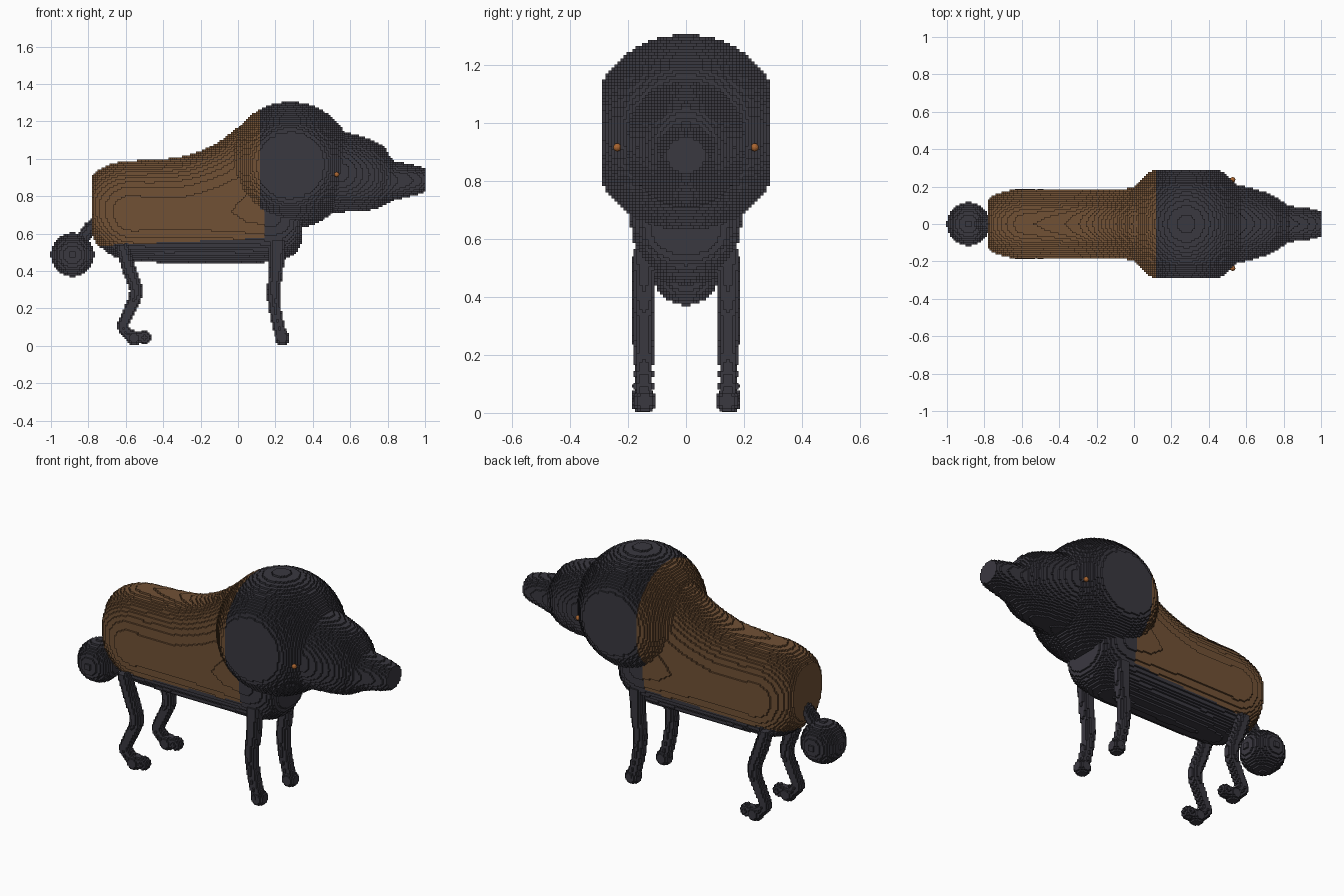
import bpy, bmesh, math

cube = bpy.data.objects.get("Cube")
if cube:
    bpy.data.objects.remove(cube, do_unlink=True)

CELL = 0.0105  # size of the small blocks every surface is stepped into


def material(name, rgb):
    m = bpy.data.materials.new(name)
    m.use_nodes = True
    m.diffuse_color = (*rgb, 1)
    bsdf = next(n for n in m.node_tree.nodes if n.type == 'BSDF_PRINCIPLED')
    bsdf.inputs["Base Color"].default_value = (*rgb, 1)
    bsdf.inputs["Roughness"].default_value = 0.8
    return m


SLATE = material("dark slate", (0.042, 0.040, 0.051))
BROWN = material("saddle brown", (0.165, 0.083, 0.036))
AMBER = material("amber", (0.40, 0.13, 0.03))


def interpolate(stations, steps=6):
    """Smooth curve through the stations (Catmull-Rom on every value)."""
    out = []
    last = len(stations) - 1
    for i in range(last):
        a, b, c, d = (stations[min(max(k, 0), last)] for k in range(i - 1, i + 3))
        for s in range(steps):
            t = s / steps
            out.append([0.5 * (2 * q + (r - p) * t + (2 * p - 5 * q + 4 * r - u) * t * t
                               + (3 * q - p - 3 * r + u) * t ** 3)
                        for p, q, r, u in zip(a, b, c, d)])
    return out + [list(stations[-1])]


def loft(rings):
    """Closed skin over rings of equal point count."""
    bm = bmesh.new()
    loops = [[bm.verts.new(p) for p in ring] for ring in rings]
    n = len(loops[0])
    for a, b in zip(loops, loops[1:]):
        for i in range(n):
            j = (i + 1) % n
            bm.faces.new((a[i], a[j], b[j], b[i]))
    bm.faces.new(loops[0][::-1])
    bm.faces.new(loops[-1])
    return bm


def section(x, low, high, width, mid=0.5, power=2.3, n=40):
    """Upright rounded section; mid is where its widest height lies."""
    zc = low + (high - low) * mid
    ring = []
    for i in range(n):
        a = 2 * math.pi * i / n
        c, s = math.cos(a), math.sin(a)
        y = math.copysign(abs(c) ** (2 / power), c) * width
        z = math.copysign(abs(s) ** (2 / power), s) * (high - zc if s > 0 else zc - low)
        ring.append((x, y, zc + z))
    return ring


def tube(path, n=16):
    """Round limb along stations of x, y, z, radius."""
    pts = interpolate(path)
    rings = []
    for i, (x, y, z, r) in enumerate(pts):
        p, q = pts[max(i - 1, 0)], pts[min(i + 1, len(pts) - 1)]
        dx, dz = q[0] - p[0], q[2] - p[2]
        length = math.hypot(dx, dz)
        ux, uz = -dz / length, dx / length
        rings.append([(x + ux * r * math.cos(a), y + r * math.sin(a), z + uz * r * math.cos(a))
                      for a in (2 * math.pi * k / n for k in range(n))])
    return loft(rings)


def ball(centre, radius, segments=48):
    bm = bmesh.new()
    bmesh.ops.create_uvsphere(bm, u_segments=segments, v_segments=segments // 2, radius=radius)
    bmesh.ops.translate(bm, verts=bm.verts, vec=centre)
    return bm


def add_part(name, bm, mats, rule=None, blocky=True):
    """Make the object, step it into blocks and colour its faces by the rule."""
    bmesh.ops.recalc_face_normals(bm, faces=bm.faces)
    mesh = bpy.data.meshes.new(name)
    bm.to_mesh(mesh)
    bm.free()
    ob = bpy.data.objects.new(name, mesh)
    bpy.context.collection.objects.link(ob)
    if blocky:
        bpy.context.view_layer.update()
        size = max(ob.dimensions)
        mod = ob.modifiers.new("blocks", 'REMESH')
        mod.mode = 'BLOCKS'
        mod.octree_depth = max(1, math.ceil(math.log2(size / CELL / 0.98)))
        mod.scale = size / (CELL * 2 ** mod.octree_depth)
        mod.use_remove_disconnected = False
        graph = bpy.context.evaluated_depsgraph_get()
        ob.data = bpy.data.meshes.new_from_object(ob.evaluated_get(graph))
        ob.data.name = name
        ob.modifiers.clear()
    ob.data.materials.clear()
    for m in mats:
        ob.data.materials.append(m)
    for f in ob.data.polygons:
        f.use_smooth = False
        f.material_index = int(rule(f.center)) if rule else 0
    return ob


# Body: x, bottom, top, half width, height of widest line
body = [(-0.785, 0.62, 0.87, 0.10, 0.5), (-0.77, 0.57, 0.92, 0.14, 0.5),
        (-0.72, 0.515, 0.955, 0.165, 0.48), (-0.62, 0.46, 0.985, 0.185, 0.47),
        (-0.45, 0.445, 0.995, 0.185, 0.46), (-0.28, 0.443, 1.015, 0.185, 0.45),
        (-0.12, 0.443, 1.08, 0.187, 0.42), (0.0, 0.443, 1.165, 0.19, 0.38),
        (0.10, 0.443, 1.20, 0.192, 0.36), (0.20, 0.45, 1.10, 0.192, 0.38),
        (0.28, 0.475, 0.95, 0.18, 0.45), (0.325, 0.52, 0.82, 0.15, 0.5),
        (0.345, 0.57, 0.72, 0.10, 0.5)]
add_part("body", loft([section(*s) for s in interpolate(body)]), [SLATE, BROWN],
         lambda c: c.x < 0.145 and c.z > 0.569 + 0.045 * c.x)

# Head: ball flattened on both sides, brown at the back
head = ball((0.28, 0, 0.965), 0.34, 96)
for v in head.verts:
    v.co.y = max(-0.285, min(0.285, v.co.y))
add_part("head", head, [SLATE, BROWN], lambda c: c.x < 0.12)

# Muzzle: tapers in two stages to a flat nose
muzzle = [(0.45, 0.70, 1.15, 0.21), (0.57, 0.715, 1.143, 0.205), (0.66, 0.718, 1.12, 0.182),
          (0.74, 0.732, 1.09, 0.155), (0.79, 0.755, 1.05, 0.122), (0.83, 0.775, 0.99, 0.10),
          (0.90, 0.795, 0.975, 0.09), (0.96, 0.808, 0.962, 0.08), (1.0, 0.825, 0.95, 0.068)]
add_part("muzzle", loft([section(*s, power=2.0) for s in interpolate(muzzle)]), [SLATE])

# Tail: short stalk and round tuft
add_part("tail_stalk", tube([(-0.76, 0, 0.65, 0.035), (-0.80, 0, 0.62, 0.035),
                             (-0.86, 0, 0.52, 0.035)]), [SLATE])
add_part("tail_tuft", ball((-0.885, 0, 0.487), 0.117), [SLATE])

# Legs, feet and eyes on both sides
front_path = [(0.21, 0.56, 0.042), (0.205, 0.42, 0.038), (0.19, 0.28, 0.034),
              (0.205, 0.16, 0.032), (0.235, 0.04, 0.032)]
hind_path = [(-0.625, 0.54, 0.036), (-0.59, 0.43, 0.036), (-0.545, 0.29, 0.034),
             (-0.59, 0.17, 0.03), (-0.615, 0.10, 0.032), (-0.565, 0.05, 0.032),
             (-0.50, 0.045, 0.03)]
for side, s in (("left", 1), ("right", -1)):
    add_part(side + "_front_leg", tube([(x, s * 0.145, z, r) for x, z, r in front_path]), [SLATE])
    add_part(side + "_front_foot", ball((0.237, s * 0.142, 0.041), 0.041, 24), [SLATE])
    add_part(side + "_hind_leg", tube([(x, s * 0.15, z, r) for x, z, r in hind_path]), [SLATE])
    add_part(side + "_hind_toe", ball((-0.50, s * 0.15, 0.045), 0.034, 24), [SLATE])
    add_part(side + "_hind_heel", ball((-0.555, s * 0.15, 0.04), 0.04, 24), [SLATE])
    add_part(side + "_eye", ball((0.528, s * 0.237, 0.915), 0.014, 12), [AMBER], blocky=False)
